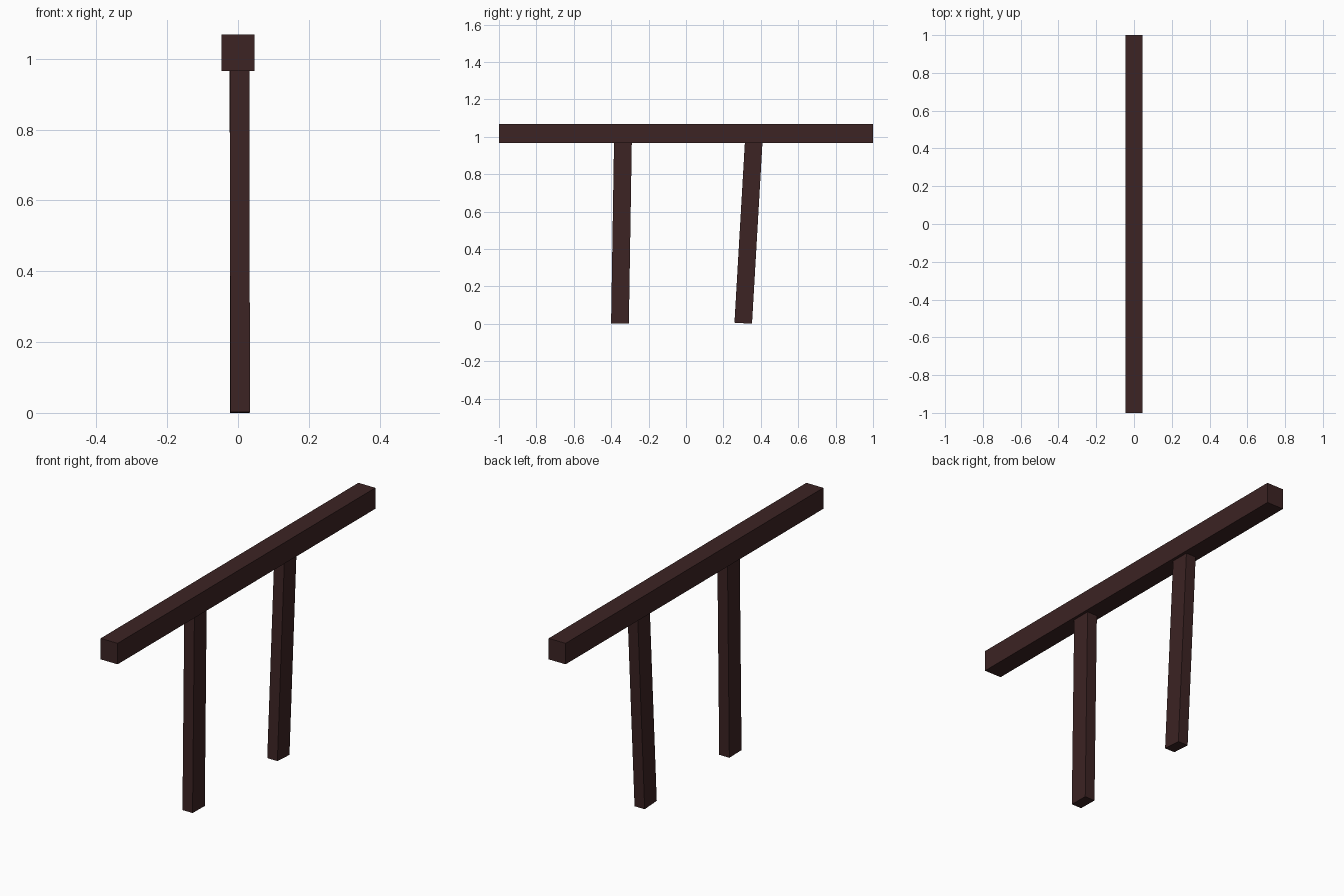
import bpy
import bmesh
from mathutils import Matrix, Vector

default = bpy.data.objects.get("Cube")
if default:
    bpy.data.objects.remove(default, do_unlink=True)

# Dark wood used for every part
wood = bpy.data.materials.new("dark_brown_wood")
wood.use_nodes = True
colour = (0.045, 0.017, 0.017, 1)
wood.diffuse_color = colour
wood.node_tree.nodes["Principled BSDF"].inputs["Base Color"].default_value = colour


def timber(name, start, end, width, depth):
    """Square-cut timber from start to end; width along x."""
    start, end = Vector(start), Vector(end)
    axis = (end - start).normalized()
    side = Vector((1, 0, 0))
    side = (side - axis * side.dot(axis)).normalized()
    turn = Matrix((side, axis.cross(side), axis)).transposed().to_4x4()
    size = Matrix.Diagonal((width, depth, (end - start).length, 1))
    bm = bmesh.new()
    bmesh.ops.create_cube(bm, size=1, matrix=turn @ size)
    mesh = bpy.data.meshes.new(name)
    bm.to_mesh(mesh)
    bm.free()
    mesh.materials.append(wood)
    obj = bpy.data.objects.new(name, mesh)
    obj.location = (start + end) / 2
    bpy.context.collection.objects.link(obj)


# Long top rail
timber("top_rail", (0, -1, 1.017), (0, 1, 1.017), 0.092, 0.103)

# Slightly leaning posts, let into the rail
timber("front_post", (0.006, -0.353, 0.002), (0.005, -0.337, 0.99), 0.055, 0.095)
timber("back_post", (0.005, 0.306, 0.003), (0.004, 0.363, 0.99), 0.055, 0.094)
